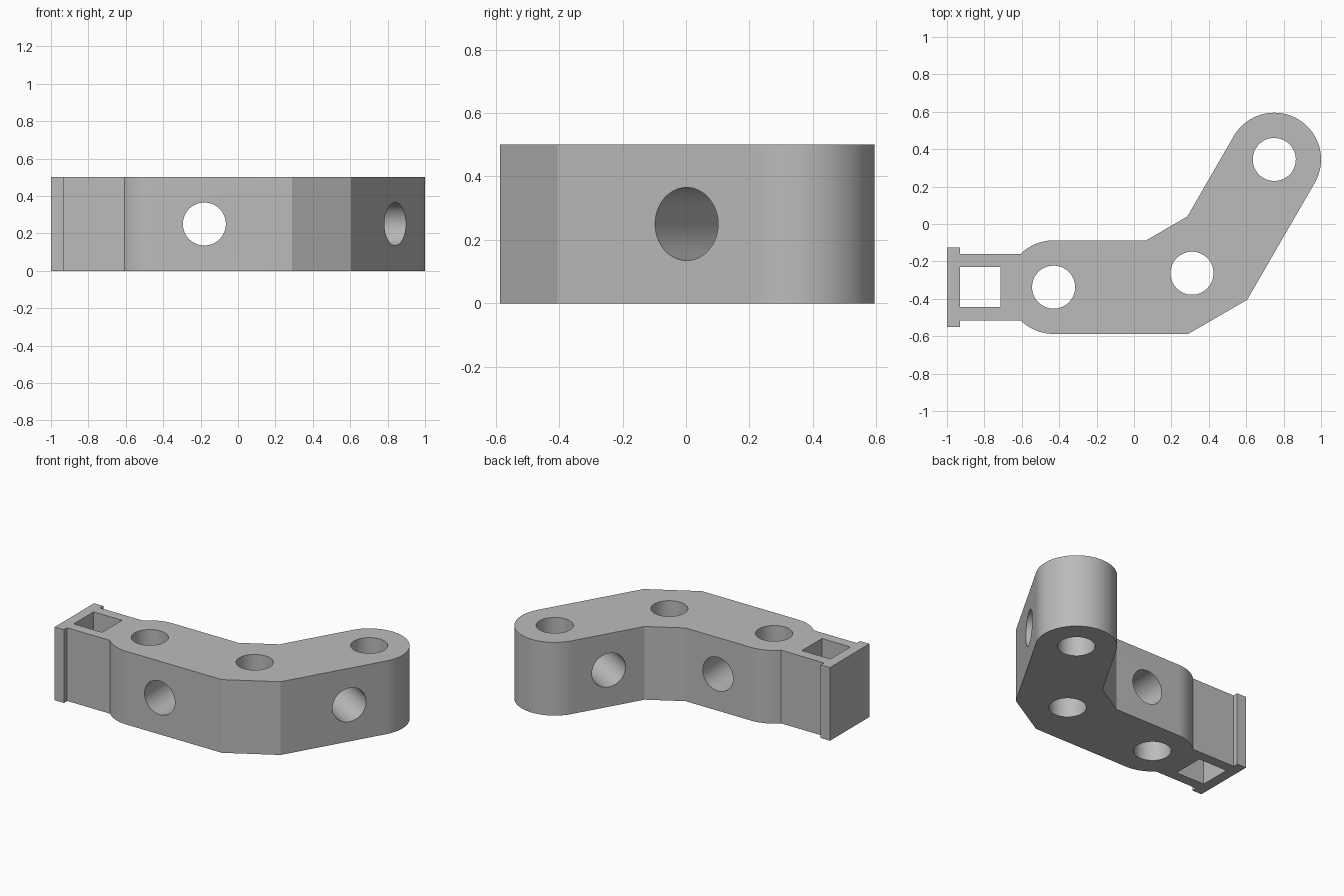
import bpy, bmesh
from math import cos, sin, radians
from mathutils import Matrix, Vector

cube = bpy.data.objects.get("Cube")
if cube:
    bpy.data.objects.remove(cube, do_unlink=True)

HEIGHT = 0.5
ARM_R = 0.25
HOLE_R = 0.115

grey = bpy.data.materials.new("plain_grey")
grey.use_nodes = True
colour = (0.5, 0.5, 0.5, 1)
grey.diffuse_color = colour
grey.node_tree.nodes["Principled BSDF"].inputs["Base Color"].default_value = colour


def arc(cx, cy, start, end, steps):
    angles = [radians(start + (end - start) * i / steps) for i in range(steps + 1)]
    return [(cx + ARM_R * cos(a), cy + ARM_R * sin(a)) for a in angles]


def prism(name, outline, z0, z1):
    bm = bmesh.new()
    face = bm.faces.new([bm.verts.new((x, y, z0)) for x, y in outline])
    top = bmesh.ops.extrude_face_region(bm, geom=[face])["geom"]
    verts = [v for v in top if isinstance(v, bmesh.types.BMVert)]
    bmesh.ops.translate(bm, verts=verts, vec=(0, 0, z1 - z0))
    bmesh.ops.recalc_face_normals(bm, faces=bm.faces)
    return finish(name, bm)


def rod(name, centre, axis):
    bm = bmesh.new()
    turn = Vector(axis).to_track_quat('Z', 'Y').to_matrix().to_4x4()
    bmesh.ops.create_cone(bm, cap_ends=True, segments=64, radius1=HOLE_R, radius2=HOLE_R,
                          depth=0.9, matrix=Matrix.Translation(centre) @ turn)
    return finish(name, bm)


def finish(name, bm):
    mesh = bpy.data.meshes.new(name)
    bm.to_mesh(mesh)
    bm.free()
    mesh.materials.append(grey)
    obj = bpy.data.objects.new(name, mesh)
    bpy.context.collection.objects.link(obj)
    return obj


# Outline: flanged neck, rounded shoulders, bend and rounded tip
outline = [(-1, -0.125), (-1, -0.55), (-0.93, -0.55), (-0.93, -0.515)]
outline += arc(-0.43, -0.3375, 225.2, 270, 12)
outline += [(0.29, -0.5875), (0.605, -0.405)]
outline += arc(0.75, 0.345, -30, 150, 48)
outline += [(0.285, 0.04), (0.065, -0.0875)]
outline += arc(-0.43, -0.3375, 90, 134.8, 12)
outline += [(-0.93, -0.16), (-0.93, -0.125)]
beam = prism("bent_beam", outline, 0, HEIGHT)

# Cutters: three upright holes, two cross holes and the square window
mid = HEIGHT / 2
cutters = [rod("upright_hole", (x, y, mid), (0, 0, 1))
           for x, y in [(-0.43, -0.3375), (0.31, -0.263), (0.75, 0.345)]]
cutters.append(rod("straight_arm_hole", (-0.18, -0.3375, mid), (0, 1, 0)))
cutters.append(rod("angled_arm_hole", (0.627, 0.125, mid), (cos(radians(-30)), sin(radians(-30)), 0)))
cutters.append(prism("window", [(-0.93, -0.445), (-0.715, -0.445), (-0.715, -0.23), (-0.93, -0.23)],
                     -0.1, HEIGHT + 0.1))

bpy.context.view_layer.objects.active = beam
for cutter in cutters:
    cutter.hide_render = True
    cut = beam.modifiers.new(cutter.name, 'BOOLEAN')
    cut.operation = 'DIFFERENCE'
    cut.solver = 'EXACT'
    cut.object = cutter
    bpy.ops.object.modifier_apply(modifier=cut.name)
    bpy.data.objects.remove(cutter, do_unlink=True)

# Smooth the rounds, keep the corners crisp
bpy.ops.object.select_all(action='DESELECT')
beam.select_set(True)
bpy.ops.object.shade_smooth_by_angle(angle=radians(20))
